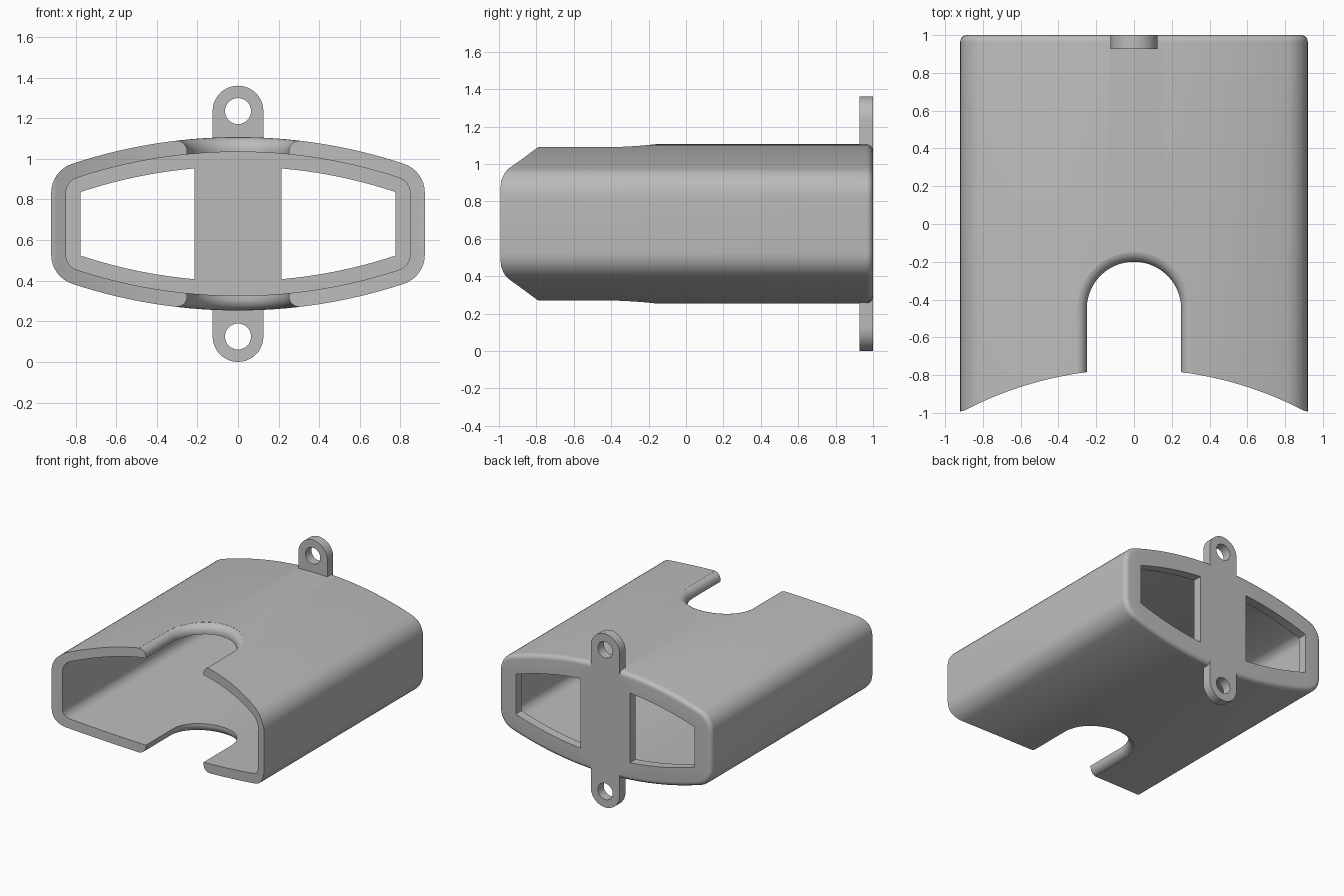
import bpy, bmesh, math
from mathutils import Vector

cube = bpy.data.objects.get("Cube")
if cube:
    bpy.data.objects.remove(cube)

MID = 0.68                                  # height of the housing axis
HALF_W, HALF_H, CROWN, CORNER = 0.92, 0.427, 2.6, 0.15
WALL, LIP, BACK = 0.073, 0.145, 0.927

grey = bpy.data.materials.new("light grey")
grey.use_nodes = True
grey.diffuse_color = (0.5, 0.5, 0.5, 1)
grey.node_tree.nodes["Principled BSDF"].inputs["Base Color"].default_value = (0.5, 0.5, 0.5, 1)


def loft(name, rings, closed=False):
    """Skin a series of equal rings; cap the ends or join last to first."""
    bm = bmesh.new()
    loops = [[bm.verts.new(p) for p in ring] for ring in rings]
    n = len(loops[0])
    pairs = list(zip(loops, loops[1:])) + ([(loops[-1], loops[0])] if closed else [])
    for a, b in pairs:
        for i in range(n):
            j = (i + 1) % n
            bm.faces.new((a[i], a[j], b[j], b[i]))
    if not closed:
        bm.faces.new(loops[0])
        bm.faces.new(loops[-1])
    bmesh.ops.recalc_face_normals(bm, faces=bm.faces)
    mesh = bpy.data.meshes.new(name)
    bm.to_mesh(mesh)
    bm.free()
    mesh.materials.append(grey)
    obj = bpy.data.objects.new(name, mesh)
    bpy.context.collection.objects.link(obj)
    return obj


def arc(cx, cy, r, start, end, steps):
    angles = [start + (end - start) * i / steps for i in range(steps + 1)]
    return [(cx + r * math.cos(a), cy + r * math.sin(a)) for a in angles]


def combine(target, tool, operation):
    """Apply a boolean and throw the tool away."""
    tool.hide_render = True
    mod = target.modifiers.new(operation, 'BOOLEAN')
    mod.operation, mod.object, mod.solver = operation, tool, 'EXACT'
    bpy.context.view_layer.objects.active = target
    bpy.ops.object.modifier_apply(modifier=mod.name)
    bpy.data.objects.remove(tool)


def section(y, inset):
    """Barrel-shaped cross-section with crowned top and bottom, offset inward."""
    cx = HALF_W - CORNER
    crown_z = HALF_H - CROWN
    cz = crown_z + math.sqrt((CROWN - CORNER) ** 2 - cx ** 2)
    tilt = math.atan2(cz - crown_z, cx)
    quarter = arc(cx, cz, CORNER - inset, 0, tilt, 8)
    quarter += arc(0, crown_z, CROWN - inset, tilt, math.pi / 2, 14)[1:]
    top = quarter + [(-x, z) for x, z in reversed(quarter[:-1])]
    outline = top + [(x, -z) for x, z in reversed(top)]
    return [(x, y, MID + z) for x, z in outline]


# Housing: hollow tube with a rounded rear edge and an inward rear lip
ROUND = 0.035
rear_edge = [section(1 - ROUND + dy, ROUND - dz)
             for dy, dz in arc(0, 0, ROUND, math.pi / 2, 0, 6)]
rings = rear_edge + [section(1, LIP), section(BACK, LIP), section(BACK, WALL),
                     section(-1.1, WALL), section(-1.1, 0)]
housing = loft("housing", rings, closed=True)

# Front edge swept back in a shallow arc, tips flat
SWEEP_R = 1.95
sweep = []
for i in range(41):
    x = -1 + i / 20
    sweep.append((x, max(-1, -0.768 - SWEEP_R + math.sqrt(SWEEP_R ** 2 - x * x))))
sweep += [(1, -1.3), (-1, -1.3)]
front_cutter = loft("front_cutter", [[(x, y, z) for x, y in sweep] for z in (-0.2, 1.6)])
combine(housing, front_cutter, 'DIFFERENCE')

# Thumb notch through top and bottom, with rounded outer edges
EDGE = 0.06


def notch_ring(z, grow):
    r = 0.25 + grow
    shape = [(r, -1.4)] + arc(0, -0.45, r, 0, math.pi, 32) + [(-r, -1.4)]
    sign = 1 if z > 0 else -1
    return [(x, y, MID + z - sign * x * x / (2 * CROWN)) for x, y in shape]


upper = [(HALF_H - EDGE + EDGE * math.sin(a), EDGE * (1 - math.cos(a)))
         for a in [math.radians(d) for d in range(0, 81, 10)]]
upper.append((0.7, upper[-1][1]))
levels = [(-z, g) for z, g in reversed(upper)] + upper
notch_cutter = loft("notch_cutter", [notch_ring(z, g) for z, g in levels])
combine(housing, notch_cutter, 'DIFFERENCE')

# Rear centre bar between the two windows
bar_shape = [(-0.213, -0.33), (0.213, -0.33), (0.213, 0.33), (-0.213, 0.33)]
bar = loft("centre_bar", [[(x, y, MID + z) for x, z in bar_shape] for y in (BACK, 1)])
combine(housing, bar, 'UNION')

# Mounting strip ending in a drilled ear above and below
EAR = 0.125
ear_z = MID - EAR
strip_shape = arc(0, ear_z, EAR, 0, math.pi, 24) + arc(0, -ear_z, EAR, math.pi, 2 * math.pi, 24)
strip = loft("mounting_strip", [[(x, y, MID + z) for x, z in strip_shape] for y in (BACK, 1)])
for z in (ear_z, -ear_z):
    hole = arc(0, MID + z, 0.064, 0, 2 * math.pi, 32)[:-1]
    drill = loft("drill", [[(x, y, h) for x, h in hole] for y in (0.8, 1.1)])
    combine(strip, drill, 'DIFFERENCE')
combine(housing, strip, 'UNION')

# Smooth curves, crisp edges
bpy.ops.object.select_all(action='DESELECT')
housing.select_set(True)
bpy.context.view_layer.objects.active = housing
bpy.ops.object.shade_smooth_by_angle(angle=math.radians(30))
